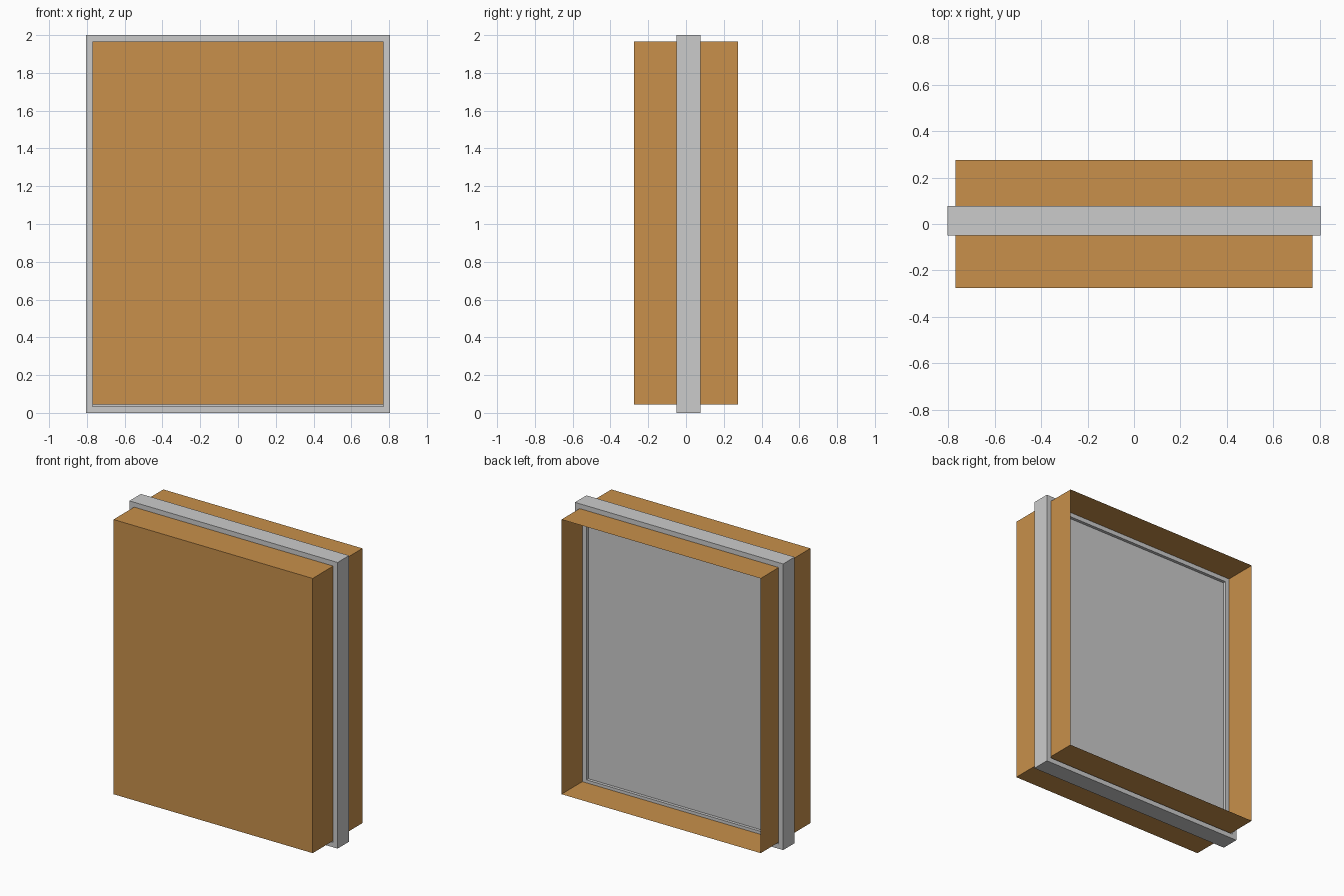
import bpy, bmesh

if "Cube" in bpy.data.objects:
    bpy.data.objects.remove(bpy.data.objects["Cube"])

W, H = 0.805, 2.0          # frame half width and height


def finish(name, bm, mat=None, closed=True):
    if closed:
        bmesh.ops.recalc_face_normals(bm, faces=bm.faces)
    mesh = bpy.data.meshes.new(name)
    bm.to_mesh(mesh)
    bm.free()
    obj = bpy.data.objects.new(name, mesh)
    bpy.context.collection.objects.link(obj)
    if mat:
        mesh.materials.append(mat)
    return obj


def corners(inset):
    return [(-W + inset, inset), (W - inset, inset),
            (W - inset, H - inset), (-W + inset, H - inset)]


def mitred_ring(name, profile):
    """Sweep a closed (inset, y) profile around the frame rectangle."""
    bm = bmesh.new()
    loops = [[bm.verts.new((x, y, z)) for x, z in corners(i)] for i, y in profile]
    for a, b in zip(loops, loops[1:] + loops[:1]):
        for k in range(4):
            n = (k + 1) % 4
            bm.faces.new((a[k], a[n], b[n], b[k]))
    return finish(name, bm)


def sleeve(name, y0, y1, mat, cap):
    """Thin rectangular sleeve, optionally closed at its y0 end."""
    pts = [(-0.77, 0.045), (0.77, 0.045), (0.77, 1.965), (-0.77, 1.965)]
    bm = bmesh.new()
    a = [bm.verts.new((x, y0, z)) for x, z in pts]
    b = [bm.verts.new((x, y1, z)) for x, z in pts]
    for k in range(4):
        n = (k + 1) % 4
        bm.faces.new((a[k], b[k], b[n], a[n])[::-1])
    if cap:
        bm.faces.new(a)
    return finish(name, bm, mat, closed=False)


# Outer frame with a groove holding the sash
mitred_ring("outer_frame", [(0, -0.05), (0.034, -0.05), (0.034, -0.025), (0.026, -0.025),
                            (0.026, 0.045), (0.034, 0.045), (0.034, 0.077), (0, 0.077)])

# Slim sash seated in the groove
mitred_ring("sash", [(0.026, -0.025), (0.066, -0.025), (0.066, 0.045), (0.026, 0.045)])

# Pane recessed in the sash
bm = bmesh.new()
bmesh.ops.create_cube(bm, size=1)
for v in bm.verts:
    v.co.x *= 2 * (W - 0.066)
    v.co.y = 0.01 + v.co.y * 0.028
    v.co.z = H / 2 + v.co.z * (H - 0.132)
finish("pane", bm)

# Orange sleeves: closed at the front, open at the back
orange = bpy.data.materials.new("orange")
orange.diffuse_color = (0.58, 0.28, 0.07, 1)
orange.use_nodes = True
orange.node_tree.nodes["Principled BSDF"].inputs["Base Color"].default_value = orange.diffuse_color
sleeve("front_sleeve", -0.275, -0.025, orange, cap=True)
sleeve("back_sleeve", 0.045, 0.275, orange, cap=False)
